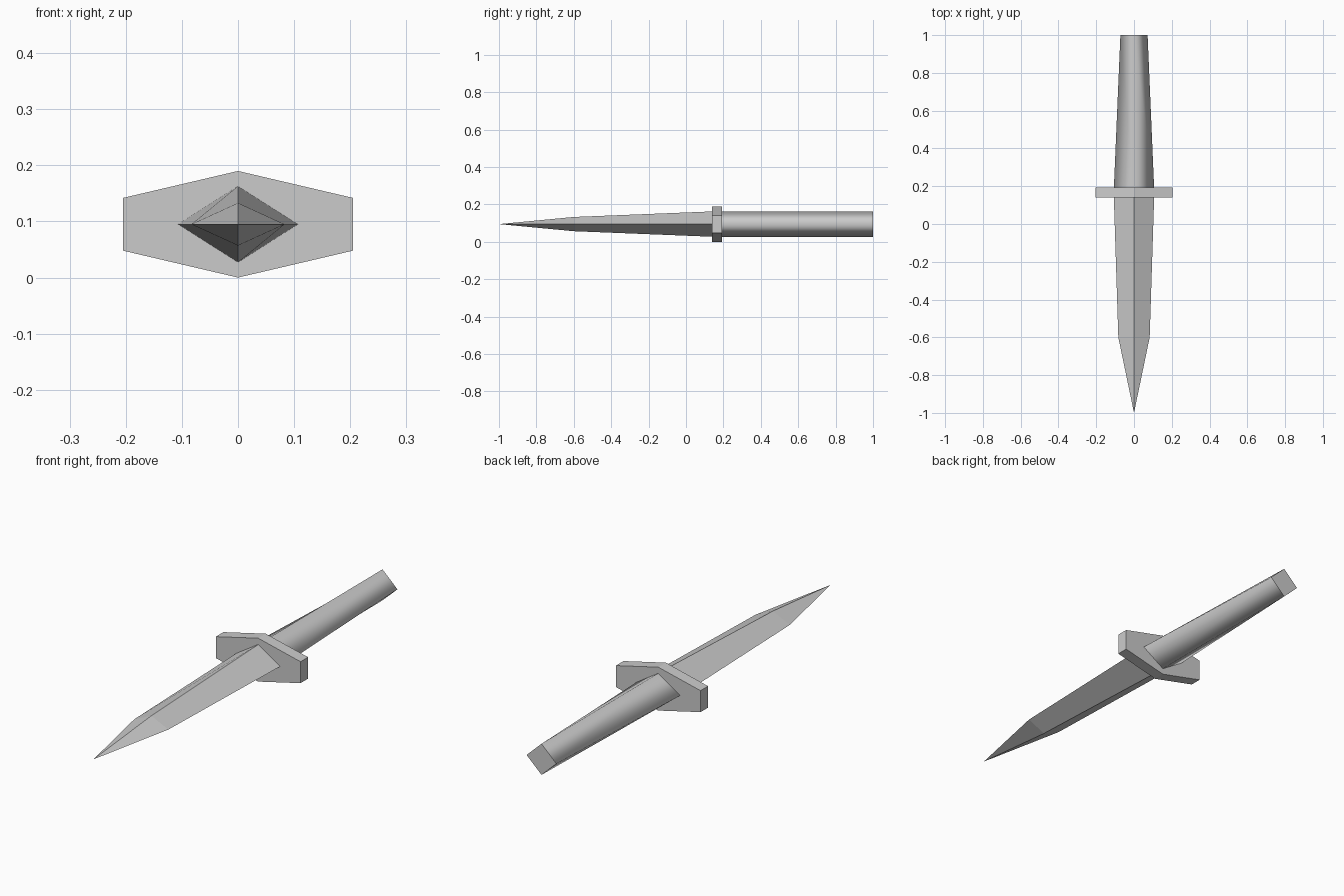
import bpy
import bmesh

cube = bpy.data.objects.get("Cube")
if cube:
    bpy.data.objects.remove(cube, do_unlink=True)

MID_Z = 0.095

grey = bpy.data.materials.new("plain grey")
grey.use_nodes = True
grey.diffuse_color = (0.6, 0.6, 0.6, 1)
grey.node_tree.nodes["Principled BSDF"].inputs["Base Color"].default_value = grey.diffuse_color


def diamond(w, h):
    return [(w, 0), (0, h), (-w, 0), (0, -h)]


def loft(name, sections, tip=None, smooth=False):
    """Join cross-sections (y, outline) along y, closed by caps or a point."""
    bm = bmesh.new()
    rings = [[bm.verts.new((x, y, MID_Z + z)) for x, z in outline]
             for y, outline in sections]
    n = len(rings[0])
    sides = []
    for a, b in zip(rings, rings[1:]):
        for i in range(n):
            j = (i + 1) % n
            sides.append(bm.faces.new((a[i], a[j], b[j], b[i])))
    caps = [bm.faces.new(rings[0])]
    if tip is None:
        caps.append(bm.faces.new(rings[-1]))
    else:
        point = bm.verts.new((0, tip, MID_Z))
        for i in range(n):
            bm.faces.new((rings[-1][i], rings[-1][(i + 1) % n], point))
    if smooth:
        for f in sides:
            f.smooth = True
        for f in caps:
            for e in f.edges:
                e.smooth = False
    bmesh.ops.recalc_face_normals(bm, faces=bm.faces[:])
    mesh = bpy.data.meshes.new(name)
    bm.to_mesh(mesh)
    bm.free()
    mesh.materials.append(grey)
    obj = bpy.data.objects.new(name, mesh)
    bpy.context.collection.objects.link(obj)
    return obj


# Blade: diamond section narrowing to a point at the front
loft("blade", [(0.15, diamond(0.107, 0.068)), (-0.6, diamond(0.083, 0.038))], tip=-1)

# Guard: flat six-sided plate
hexagon = [(0.205, -0.047), (0.205, 0.047), (0, 0.095),
           (-0.205, 0.047), (-0.205, -0.047), (0, -0.095)]
loft("guard", [(0.14, hexagon), (0.192, hexagon)])

# Handle: softly shaded diamond bar, tapering in width only
loft("handle", [(0.18, diamond(0.107, 0.068)), (1, diamond(0.072, 0.068))], smooth=True)
